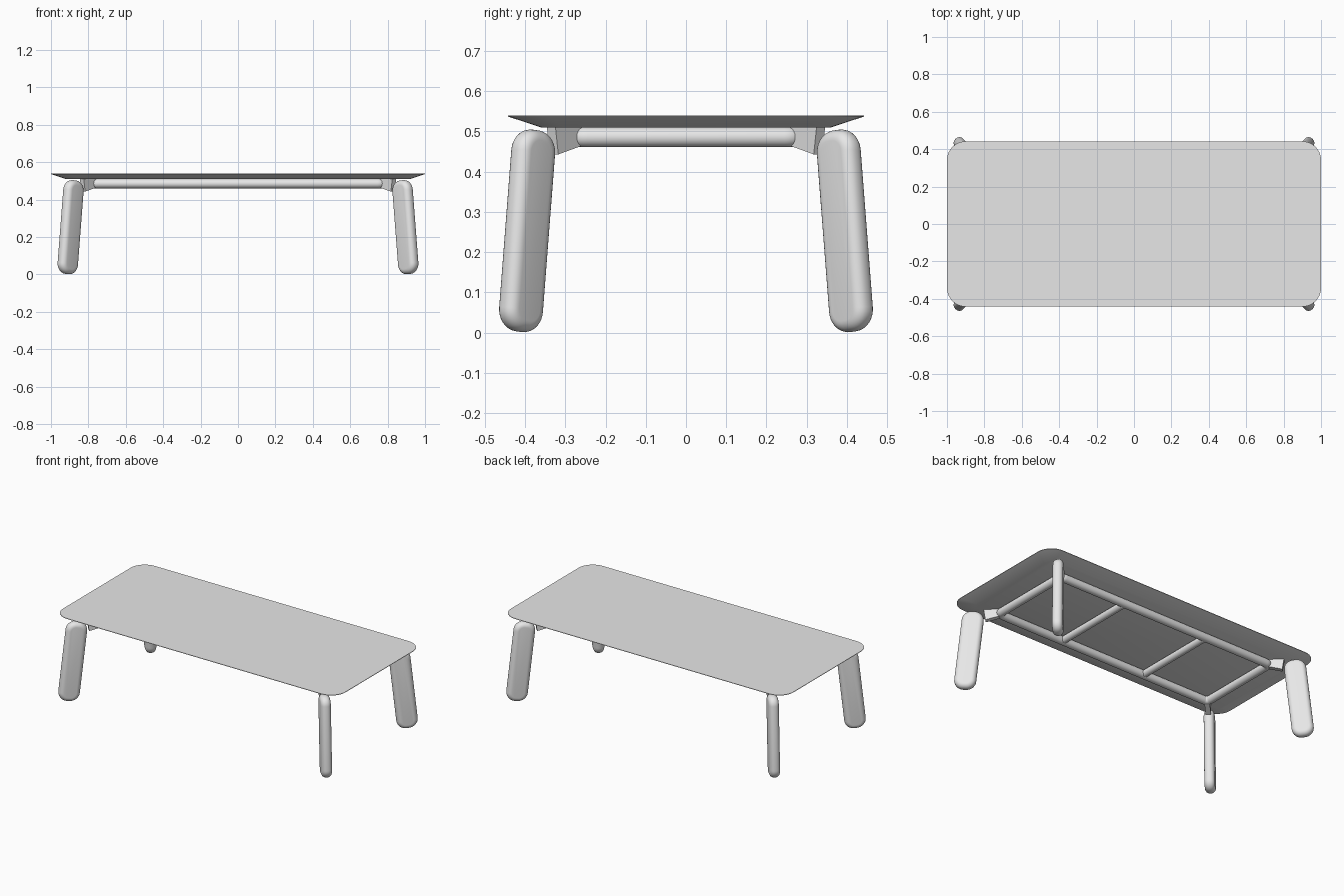
import bpy, bmesh, math
from mathutils import Vector, Matrix

cube = bpy.data.objects.get("Cube")
if cube:
    bpy.data.objects.remove(cube, do_unlink=True)

grey = bpy.data.materials.new("light_grey")
grey.use_nodes = True
grey.diffuse_color = (0.8, 0.8, 0.8, 1)
grey.node_tree.nodes["Principled BSDF"].inputs["Base Color"].default_value = (0.8, 0.8, 0.8, 1)


def finish(bm, name, matrix=None):
    """Turn a bmesh into a smooth-shaded object with sharp edges kept."""
    bmesh.ops.recalc_face_normals(bm, faces=bm.faces)
    if matrix:
        bm.transform(matrix)
    mesh = bpy.data.meshes.new(name)
    bm.to_mesh(mesh)
    bm.free()
    mesh.materials.append(grey)
    obj = bpy.data.objects.new(name, mesh)
    bpy.context.collection.objects.link(obj)
    bpy.ops.object.select_all(action='DESELECT')
    obj.select_set(True)
    bpy.context.view_layer.objects.active = obj
    bpy.ops.object.shade_smooth_by_angle(angle=math.radians(35))
    return obj


def rounded_rect(hx, hy, radius, z, steps=8):
    """Loop of points around a rounded rectangle."""
    points = []
    for corner, (sx, sy) in enumerate([(1, 1), (-1, 1), (-1, -1), (1, -1)]):
        for i in range(steps + 1):
            a = math.pi / 2 * (corner + i / steps)
            points.append(Vector((sx * (hx - radius) + radius * math.cos(a),
                                  sy * (hy - radius) + radius * math.sin(a), z)))
    return points


def loft(loops, closed=False):
    """Bridge loops of points; cap the ends unless the loft closes on itself."""
    bm = bmesh.new()
    rings = [[bm.verts.new(p) for p in loop] for loop in loops]
    pairs = list(zip(rings, rings[1:]))
    if closed:
        pairs.append((rings[-1], rings[0]))
    else:
        bm.faces.new(rings[0])
        bm.faces.new(rings[-1])
    for a, b in pairs:
        for i in range(len(a)):
            j = (i + 1) % len(a)
            bm.faces.new((a[i], a[j], b[j], b[i]))
    return bm


# Thin top with a wide chamfer underneath
finish(loft([rounded_rect(0.918, 0.36, 0.06, 0.51),
             rounded_rect(1, 0.442, 0.1, 0.537),
             rounded_rect(1, 0.442, 0.1, 0.54)]), "table_top")

# Closed tubular frame under the top
TUBE, FRAME_X, FRAME_Y, FRAME_Z = 0.025, 0.775, 0.275, 0.486
rings = []
for i in range(20):
    a = math.tau * i / 20
    grow = TUBE * math.cos(a)
    rings.append(rounded_rect(FRAME_X + grow, FRAME_Y + grow, 0.03 + grow,
                              FRAME_Z + TUBE * math.sin(a)))
finish(loft(rings, closed=True), "frame")

# Two crossbars
for side, x in (("right", -0.3), ("left", 0.3)):
    bm = bmesh.new()
    bmesh.ops.create_cone(bm, cap_ends=True, segments=20, radius1=0.022,
                          radius2=0.022, depth=2 * FRAME_Y)
    finish(bm, side + "_crossbar", Matrix.Translation((x, 0, FRAME_Z))
           @ Matrix.Rotation(math.pi / 2, 4, 'X'))


def leg_mesh(width=0.126, length=0.504, thick=0.06, corner=0.055, edge=0.027):
    """Flat pill-like blade with rolled edges, lying in its local XY plane."""
    loops = []
    for end in (-1, 1):
        for i in range(7):
            a = math.pi / 2 * (i / 6 if end < 0 else 1 - i / 6)
            inset = edge * (1 - math.sin(a))
            z = end * (thick / 2 - edge + edge * math.cos(a))
            loops.append(rounded_rect(width / 2 - inset, length / 2 - inset,
                                      corner - inset, z))
    return loft(loops)


def bracket_mesh(thick=0.03):
    """Tapered fin in the XZ plane, running outward along +X."""
    profile = [(-0.01, 0.465), (0.075, 0.443), (0.085, 0.51), (-0.01, 0.51)]
    return loft([[Vector((x, y, z)) for x, z in profile]
                 for y in (-thick / 2, thick / 2)])


# Splayed legs and their brackets, each set on the corner diagonal
for sx, side in ((-1, "right"), (1, "left")):
    for sy, end in ((-1, "front"), (1, "back")):
        out = Vector((sx, sy, 0)).normalized()
        axis = Vector((sx * -0.077, sy * -0.077, 1)).normalized()
        across = (out - axis * out.dot(axis)).normalized()
        normal = across.cross(axis)
        place = Matrix((across, axis, normal)).transposed().to_4x4()
        place.translation = (sx * 0.895, sy * 0.395, 0.253)
        finish(leg_mesh(), f"{end}_{side}_leg", place)

        spin = Matrix.Rotation(math.atan2(sy, sx), 4, 'Z')
        corner = Matrix.Translation((sx * FRAME_X, sy * FRAME_Y, 0))
        finish(bracket_mesh(), f"{end}_{side}_bracket", corner @ spin)
